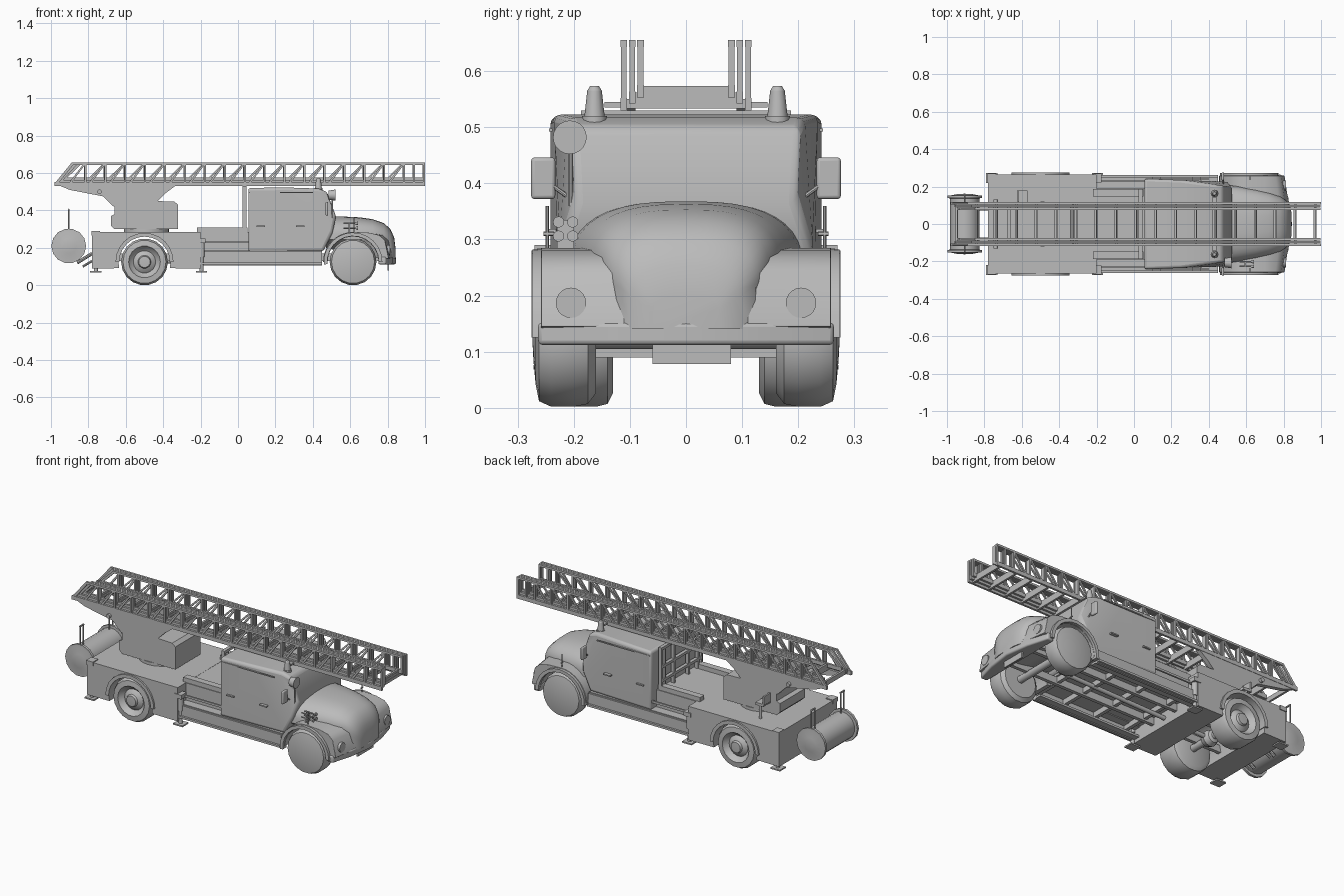
import bpy, bmesh, math
from mathutils import Vector, Matrix

cube = bpy.data.objects.get("Cube")
if cube:
    bpy.data.objects.remove(cube)

grey = bpy.data.materials.new("plain grey")
grey.use_nodes = True
grey.diffuse_color = (0.5, 0.5, 0.5, 1)
grey.node_tree.nodes["Principled BSDF"].inputs["Base Color"].default_value = (0.5, 0.5, 0.5, 1)


def make(name, bm, mirror=False, bevel=0, smooth=True):
    """Turn a bmesh into an object, optionally mirrored across the y axis."""
    bmesh.ops.recalc_face_normals(bm, faces=bm.faces)
    me = bpy.data.meshes.new(name)
    bm.to_mesh(me)
    bm.free()
    me.materials.append(grey)
    ob = bpy.data.objects.new(name, me)
    bpy.context.collection.objects.link(ob)
    if bevel:
        b = ob.modifiers.new("Bevel", 'BEVEL')
        b.width, b.segments, b.limit_method = bevel, 3, 'ANGLE'
        b.angle_limit = math.radians(40)
    if mirror:
        m = ob.modifiers.new("Mirror", 'MIRROR')
        m.use_axis = (False, True, False)
    if smooth:
        bpy.ops.object.select_all(action='DESELECT')
        ob.select_set(True)
        bpy.context.view_layer.objects.active = ob
        bpy.ops.object.shade_smooth_by_angle(angle=math.radians(35))
    return ob


def box(bm, x0, x1, y0, y1, z0, z1):
    mat = Matrix.Translation(((x0 + x1) / 2, (y0 + y1) / 2, (z0 + z1) / 2))
    mat = mat @ Matrix.Diagonal((x1 - x0, y1 - y0, z1 - z0, 1))
    return bmesh.ops.create_cube(bm, size=1, matrix=mat)["verts"]


def rod(bm, a, b, r, r2=None, seg=12):
    """Round bar, or tapered cone, between two points."""
    a, b = Vector(a), Vector(b)
    rot = (b - a).to_track_quat('Z', 'Y').to_matrix().to_4x4()
    bmesh.ops.create_cone(bm, cap_ends=True, segments=seg, radius1=r, radius2=r if r2 is None else r2,
                          depth=(b - a).length, matrix=Matrix.Translation((a + b) / 2) @ rot)


def prism(bm, pts, y0, y1):
    """Side outline in x and z, pulled from y0 to y1."""
    face = bm.faces.new([bm.verts.new((x, y0, z)) for x, z in pts])
    new = bmesh.ops.extrude_face_region(bm, geom=[face])["geom"]
    bmesh.ops.translate(bm, vec=(0, y1 - y0, 0), verts=[v for v in new if isinstance(v, bmesh.types.BMVert)])


def lathe(bm, profile, x, z, seg):
    """Radius and y pairs turned round a crosswise axle."""
    vs = [bm.verts.new((x + r, y, z)) for r, y in profile]
    es = [bm.edges.new(p) for p in zip(vs, vs[1:])]
    bmesh.ops.spin(bm, geom=vs + es, cent=(x, 0, z), axis=(0, 1, 0), angle=math.tau, steps=seg)
    bmesh.ops.remove_doubles(bm, verts=bm.verts, dist=0.0005)


def arc(x, z, r, a0, a1, n=12):
    return [(x + r * math.cos(math.radians(a0 + (a1 - a0) * i / n)),
             z + r * math.sin(math.radians(a0 + (a1 - a0) * i / n))) for i in range(n + 1)]


FX, RX, WZ = 0.615, -0.5, 0.125   # axle positions

# wheels and axles
bm = bmesh.new()
lathe(bm, [(0, .16), (.1, .16), (.12, .175), (.125, .2), (.125, .24), (.115, .262), (.085, .268), (.04, .272), (0, .274)], FX, WZ, 18)
make("front_wheels", bm, True)
bm = bmesh.new()
lathe(bm, [(0, .13), (.1, .13), (.12, .14), (.125, .16), (.125, .24), (.115, .258), (.085, .262), (.078, .25),
           (.06, .235), (.055, .24), (.035, .25), (.03, .262), (0, .264)], RX, WZ, 18)
make("rear_wheels", bm, True)
bm = bmesh.new()
for x in (FX, RX):
    rod(bm, (x, -.2, WZ), (x, .2, WZ), .02)
lathe(bm, [(0, -.05), (.035, -.03), (.045, 0), (.035, .03), (0, .05)], RX, WZ, 12)
rod(bm, (RX, 0, WZ), (.5, 0, .15), .012)
make("axles", bm)

# chassis rails and cross members
bm = bmesh.new()
for y in (-.1, .08):
    box(bm, -.78, .78, y, y + .02, .13, .17)
for x in (-.15, .05, .25, .42):
    box(bm, x, x + .02, -.24, .24, .14, .17)
box(bm, -.2, .45, -.24, .24, .17, .185)
make("chassis", bm, smooth=False)

# rear body with wheel arches
bm = bmesh.new()
prism(bm, [(-.78, .09), (-.78, .285), (-.2, .285), (-.2, .09)] + arc(RX, WZ, .14, -14, 194), -.265, .265)
make("rear_body", bm)
bm = bmesh.new()
prism(bm, arc(RX, WZ, .155, 0, 180) + arc(RX, WZ, .135, 180, 0), .2, .275)
make("rear_arch_trims", bm, True)

# middle body, side sills and steps
bm = bmesh.new()
box(bm, -.2, .06, -.19, .19, .17, .284)
make("middle_body", bm, smooth=False)
bm = bmesh.new()
box(bm, -.2, .45, .235, .25, .105, .18)
box(bm, -.2, .06, .19, .25, .165, .18)
box(bm, -.2, .45, .2, .262, .11, .122)
box(bm, -.2, .055, .225, .235, .225, .237)
make("side_sills", bm, True, smooth=False)

# cab, narrowed towards the windscreen
bm = bmesh.new()
prism(bm, [(.055, .18), (.055, .52), (.25, .523), (.43, .517), (.475, .5), (.525, .365), (.505, .28), (.455, .18)], -.242, .242)
bmesh.ops.triangulate(bm, faces=[f for f in bm.faces if abs(f.normal.y) > .9])
for v in bm.verts:
    v.co.y *= 1 - .17 * max(0, (v.co.x - .2) / .3) * (1 if v.co.z > .3 else .4)
make("cab", bm, bevel=.014)
bm = bmesh.new()
for x in (.1, .31):
    box(bm, x, x + .045, .232, .25, .312, .319)
box(bm, .062, .4, .238, .244, .492, .498)
make("door_handles", bm, True, smooth=False)

# bonnet lofted from rounded cross-sections: x, half width, bottom, top
bm = bmesh.new()
rings = []
for x, w, base, top in ((.47, .212, .2, .368), (.55, .203, .18, .368), (.65, .185, .16, .363), (.72, .168, .15, .353),
                        (.78, .148, .14, .332), (.815, .125, .14, .3), (.835, .095, .14, .255), (.842, .06, .14, .2)):
    ring = []
    for i in range(21):
        t = math.pi * i / 20
        c, s = math.cos(t), math.sin(t)
        side = .245 if top > .3 else (base + top) / 2
        ring.append(bm.verts.new((x, w * math.copysign(abs(c) ** .75, c), side + (top - side) * s ** .75)))
    for y in (-1, 1):
        ring.append(bm.verts.new((x, y * min(w, .122), base)))
    rings.append(ring)
for a, b in zip(rings, rings[1:]):
    for i in range(len(a)):
        j = (i + 1) % len(a)
        bm.faces.new((a[i], a[j], b[j], b[i]))
bm.faces.new(rings[0])
bm.faces.new(rings[-1])
make("bonnet", bm)

# front fenders with lipped arches
bm = bmesh.new()
prism(bm, arc(FX, WZ, .16, 180, 90, 8) + [(.7, .281), (.755, .268), (.785, .24), (.805, .145), (.752, .135)] + arc(FX, WZ, .136, 4, 180), .11, .258)
bmesh.ops.triangulate(bm, faces=[f for f in bm.faces if abs(f.normal.y) > .9])
for v in bm.verts:
    if v.co.x > .7 and v.co.y < .2:
        v.co.x += .022
make("front_fenders", bm, True, bevel=.008)
bm = bmesh.new()
prism(bm, arc(FX, WZ, .157, 0, 185) + arc(FX, WZ, .138, 185, 0), .24, .274)
make("front_arch_trims", bm, True)

# bumper bowed forward in the middle, and number plate
bm = bmesh.new()
outline = [(.75, .262), (.79, .264), (.825, .14), (.845, 0), (.825, -.14), (.79, -.264), (.75, -.262)]
face = bm.faces.new([bm.verts.new((x, y, .112)) for x, y in outline])
new = bmesh.ops.extrude_face_region(bm, geom=[face])["geom"]
bmesh.ops.translate(bm, vec=(0, 0, .04), verts=[v for v in new if isinstance(v, bmesh.types.BMVert)])
make("bumper", bm, bevel=.008)
bm = bmesh.new()
box(bm, .8, .808, -.06, .08, .078, .112)
make("front_plate", bm, smooth=False)

# lamps, mirrors, beacons and marker posts
bm = bmesh.new()
rod(bm, (.775, .205, .187), (.812, .205, .187), .027, seg=20)
make("headlights", bm, True)
bm = bmesh.new()
rod(bm, (.43, .163, .505), (.43, .163, .52), .022)
rod(bm, (.43, .163, .52), (.43, .163, .565), .018, .013)
rod(bm, (.43, .163, .565), (.43, .163, .573), .013, .008)
make("beacons", bm, True)
bm = bmesh.new()
box(bm, .468, .482, .233, .276, .372, .446)
make("mirrors", bm, True, bevel=.006)
bm = bmesh.new()
rod(bm, (.48, .195, .365), (.475, .255, .408), .004, seg=8)
rod(bm, (.62, .247, .27), (.62, .247, .36), .003, seg=6)
rod(bm, (.62, .235, .31), (.62, .254, .31), .004, seg=6)
make("mirror_arms_and_markers", bm, True)
bm = bmesh.new()
rod(bm, (.485, -.207, .482), (.52, -.207, .482), .024, .03, 20)
rod(bm, (.505, -.205, .36), (.505, -.205, .46), .004, seg=8)
make("searchlight", bm)
bm = bmesh.new()
for y in (-.227, -.202):
    for z in (.306, .331):
        rod(bm, (.565, y, z), (.625, y, z), .004, seg=8)
        rod(bm, (.625, y, z), (.642, y, z), .005, .01)
box(bm, .59, .6, -.23, -.2, .27, .335)
make("horns", bm)

# support jacks
bm = bmesh.new()
for x, top in ((-.76, .286), (-.195, .245)):
    box(bm, x - .022, x + .022, .222, .27, top - .02, top + .004)
    rod(bm, (x, .245, .15), (x, .245, top), .017)
    rod(bm, (x, .245, .075), (x, .245, .16), .011)
    box(bm, x - .03, x + .03, .218, .272, .068, .076)
make("support_jacks", bm, True)

# turntable and ladder cradle
bm = bmesh.new()
rod(bm, (-.49, 0, .284), (-.49, 0, .302), .12, seg=32)
make("turntable_ring", bm)
bm = bmesh.new()
prism(bm, [(-.66, .3), (-.32, .3), (-.32, .43), (-.34, .447), (-.43, .45), (-.66, .45), (-.66, .38), (-.68, .37), (-.68, .32)], -.115, .115)
make("turntable_housing", bm)
bm = bmesh.new()
prism(bm, [(-.96, .535), (-.33, .535), (-.39, .49), (-.43, .45), (-.62, .4), (-.67, .425), (-.72, .475), (-.9, .51)], .09, .115)
make("cradle_sides", bm, True)
bm = bmesh.new()
box(bm, -.62, -.57, .11, .18, .36, .375)
rod(bm, (-.595, .17, .285), (-.595, .17, .37), .008)
box(bm, -.625, -.615, .12, .18, .37, .42)
rod(bm, (-.74, -.13, .5), (-.74, .13, .5), .012)
make("operator_seat", bm)

# ladder rest behind the cab
bm = bmesh.new()
for y in (.06, .145, .175):
    box(bm, .025, .045, y, y + .012, .28, .53)
make("rest_posts", bm, True, smooth=False)
bm = bmesh.new()
for z in (.33, .41, .515):
    box(bm, .025, .045, -.187, .187, z, z + .015)
box(bm, .42, .44, -.145, .145, .535, .545)
make("rest_bars", bm, smooth=False)
bm = bmesh.new()
box(bm, -.22, .05, .148, .186, .284, .31)
make("deck_lockers", bm, True, smooth=False)

# nested ladder sections
STEP = .1065
for n, (name, y, floor, start) in enumerate((("lower", .111, .53, -.98), ("middle", .096, .542, -.96), ("upper", .081, .553, -.94))):
    end, head = 1 - n * .002, .655
    bm = bmesh.new()
    box(bm, start, end, y - .006, y + .006, floor, floor + .022)
    box(bm, start + .09, end, y - .006, y + .006, head - .012, head)
    prism(bm, [(start, floor + .015), (start + .09, head), (start + .108, head), (start + .02, floor + .015)], y - .005, y + .005)
    x = end - .005
    while x > start + .1:
        box(bm, x - .005, x + .005, y - .005, y + .005, floor, head)
        if x - STEP > start + .03 and x < .93 and n != 1:
            prism(bm, [(x - STEP + .02, floor + .02), (x - .012, head - .008), (x, head - .008), (x - STEP + .034, floor + .02)], y - .004, y + .004)
        x -= STEP / 2 if x > .9 else STEP
    make(name + "_ladder_sides", bm, True, smooth=False)
    bm = bmesh.new()
    x = end - .03
    while x > start:
        box(bm, x - .006, x + .006, -y, y, floor + .003, floor + .02)
        x -= STEP
    make(name + "_ladder_rungs", bm, smooth=False)

# hose reel on the back with handles and bracket
bm = bmesh.new()
rod(bm, (-.905, -.135, .21), (-.905, .135, .21), .078, seg=20)
make("hose_drum", bm)
bm = bmesh.new()
lathe(bm, [(0, .162), (.04, .16), (.08, .152), (.093, .152), (.093, .138), (0, .135)], -.905, .21, 14)
make("reel_wheels", bm, True)
bm = bmesh.new()
for y in (.118, .148):
    rod(bm, (-.905, y, .2), (-.905, y, .405), .004, seg=8)
rod(bm, (-.905, .115, .405), (-.905, .151, .405), .005, seg=8)
rod(bm, (-.86, .08, .12), (-.78, .08, .17), .009, seg=8)
rod(bm, (-.83, .08, .1), (-.78, .08, .13), .006, seg=8)
make("reel_handles", bm, True)
